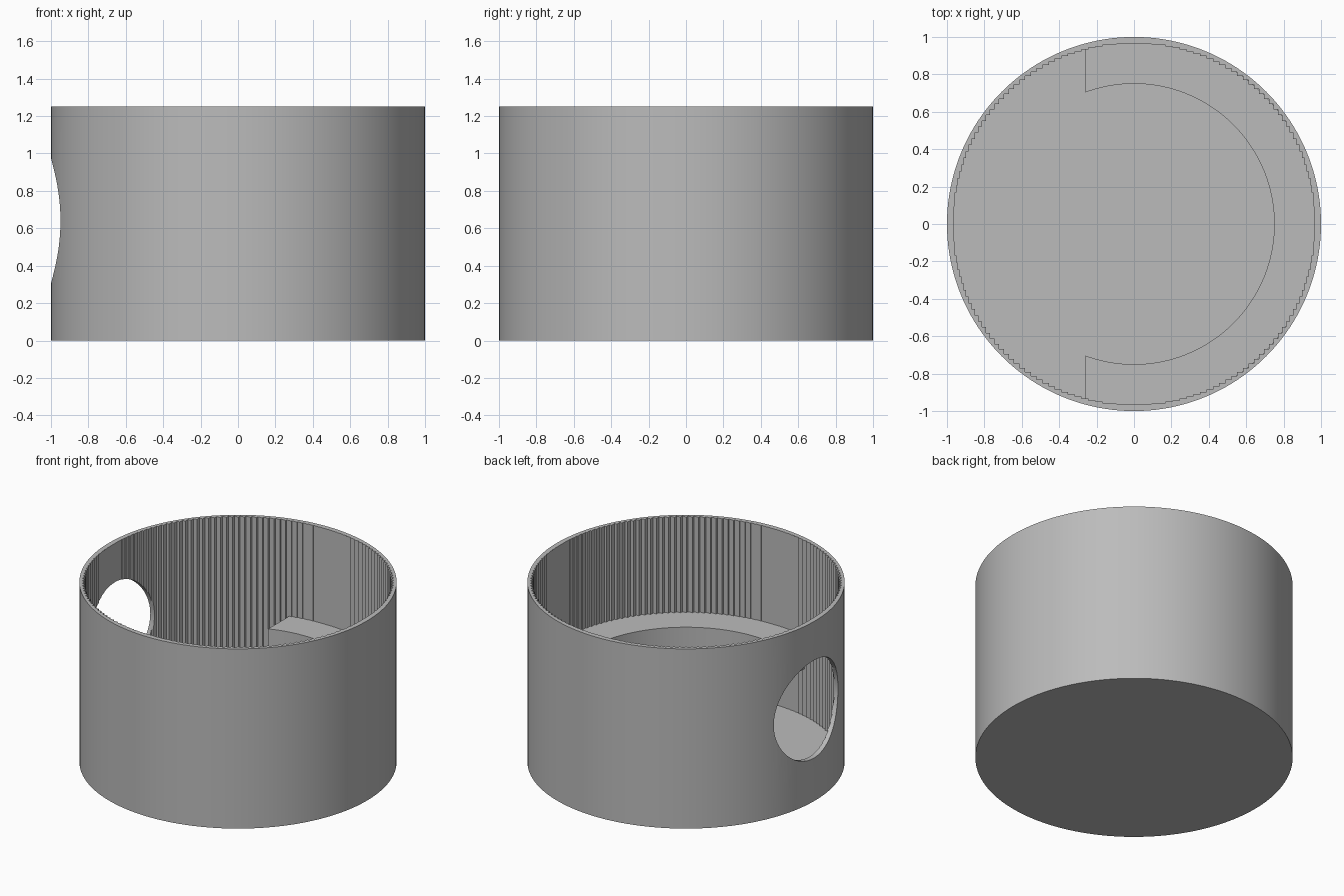
import bpy, bmesh
from math import sin, cos, pi, acos, radians
from mathutils import Matrix

old = bpy.data.objects.get("Cube")
if old:
    bpy.data.objects.remove(old, do_unlink=True)

HEIGHT, FLOOR, STEPS = 1.25, 0.03, 160

grey = bpy.data.materials.new("grey_plastic")
grey.use_nodes = True
colour = (0.5, 0.5, 0.5, 1)
grey.diffuse_color = colour
grey.node_tree.nodes["Principled BSDF"].inputs["Base Color"].default_value = colour


def arc(radius, start, end, count):
    return [(radius * cos(start + (end - start) * i / count),
             radius * sin(start + (end - start) * i / count)) for i in range(count + 1)]


def prism(name, outline, low, high):
    """Extrude a flat outline upward into a solid."""
    bm = bmesh.new()
    face = bm.faces.new([bm.verts.new((x, y, low)) for x, y in outline])
    top = bmesh.ops.extrude_face_region(bm, geom=[face])["geom"]
    verts = [v for v in top if isinstance(v, bmesh.types.BMVert)]
    bmesh.ops.translate(bm, verts=verts, vec=(0, 0, high - low))
    bmesh.ops.recalc_face_normals(bm, faces=bm.faces)
    mesh = bpy.data.meshes.new(name)
    bm.to_mesh(mesh)
    bm.free()
    mesh.materials.append(grey)
    obj = bpy.data.objects.new(name, mesh)
    bpy.context.collection.objects.link(obj)
    return obj


def activate(obj):
    bpy.ops.object.select_all(action='DESELECT')
    obj.select_set(True)
    bpy.context.view_layer.objects.active = obj


def cut(obj, cutter):
    activate(obj)
    mod = obj.modifiers.new("cut", 'BOOLEAN')
    mod.object, mod.solver = cutter, 'EXACT'
    bpy.ops.object.modifier_apply(modifier=mod.name)
    bpy.data.objects.remove(cutter, do_unlink=True)


# Round body
cup = prism("cup", arc(1, 0, 2 * pi, STEPS)[:-1], 0, HEIGHT)

# Inner cavity with a finely stepped wall
ring = arc(0.965, pi / STEPS, 2 * pi + pi / STEPS, STEPS)
steps = []
for a, b in zip(ring, ring[1:]):
    steps.append(a)
    corner = (max(a[0], b[0], key=abs), max(a[1], b[1], key=abs))
    if min(abs(a[0] - b[0]), abs(a[1] - b[1])) > 1e-5:
        steps.append(corner)
cut(cup, prism("cavity_cutter", steps, FLOOR, HEIGHT + 0.1))

# Round side opening
hole = prism("opening_cutter", arc(0.34, 0, 2 * pi, 64)[:-1], -0.25, 0.25)
hole.data.transform(Matrix.Translation((-1, 0.025, 0.64)) @ Matrix.Rotation(pi / 2, 4, 'Y'))
cut(cup, hole)

# Crescent shelf inside, ending in a straight edge
EDGE, INNER, OUTER = -0.26, 0.75, 0.98
outer_end, inner_end = acos(EDGE / OUTER), acos(EDGE / INNER)
outline = arc(OUTER, -outer_end, outer_end, 96) + arc(INNER, inner_end, -inner_end, 96)
shelf = prism("inner_shelf", outline, 0.36, 0.585)

for obj in (cup, shelf):
    activate(obj)
    bpy.ops.object.shade_smooth_by_angle(angle=radians(30))
